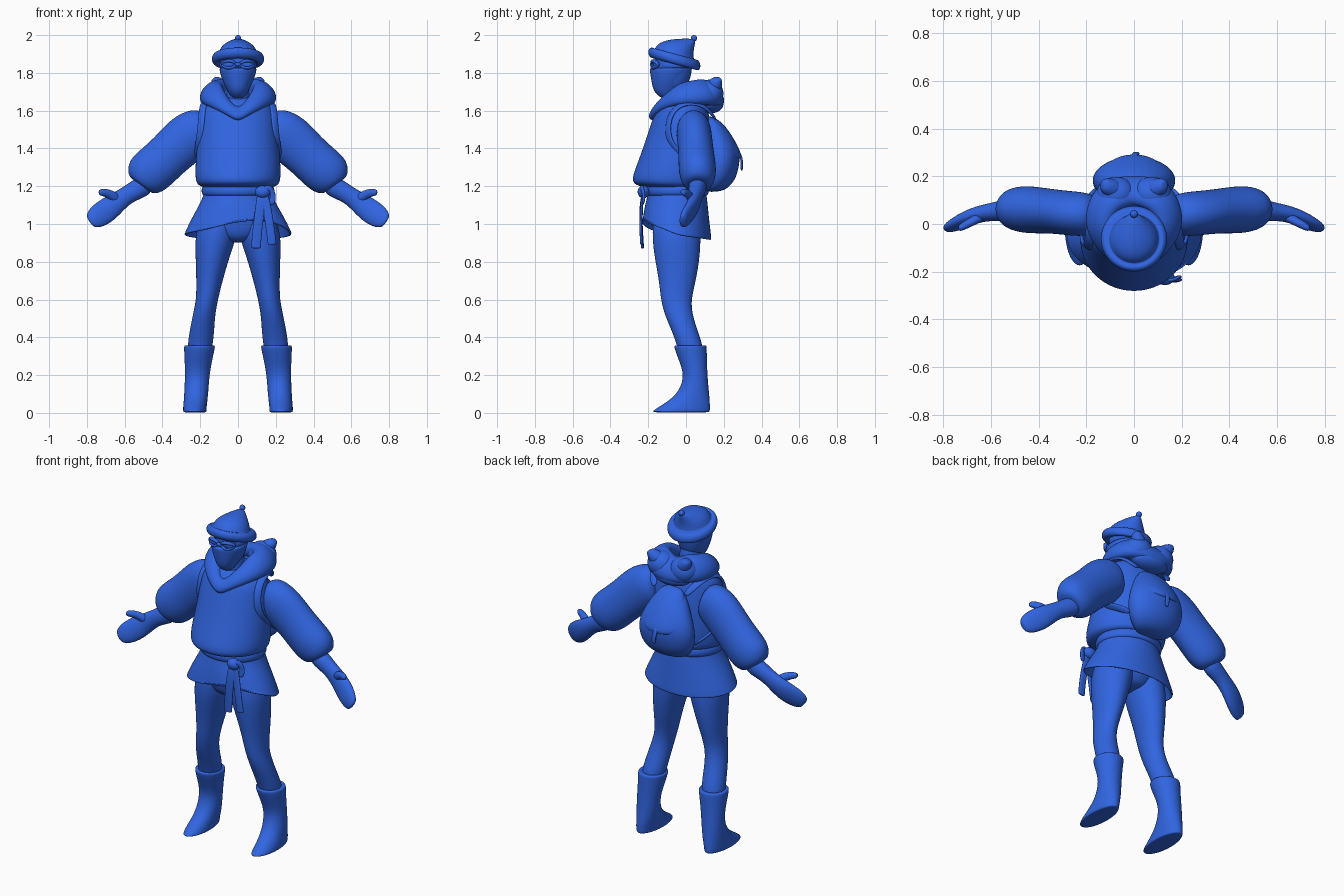
import bpy, bmesh, math
from mathutils import Vector

blue = bpy.data.materials.new("blue")
blue.diffuse_color = (0.03, 0.13, 0.75, 1)


def finish(name, bm, mirror=False, subdiv=2, thick=0):
    bmesh.ops.recalc_face_normals(bm, faces=bm.faces)
    me = bpy.data.meshes.new(name)
    bm.to_mesh(me)
    bm.free()
    ob = bpy.data.objects.new(name, me)
    bpy.context.collection.objects.link(ob)
    me.materials.append(blue)
    for p in me.polygons:
        p.use_smooth = True
    if mirror:
        ob.modifiers.new("mirror", "MIRROR").use_mirror_merge = False
    if thick:
        ob.modifiers.new("thickness", "SOLIDIFY").thickness = thick
    if subdiv:
        s = ob.modifiers.new("smooth", "SUBSURF")
        s.levels = s.render_levels = subdiv
    return ob


def skin(rings, caps=True, closed=False, n=16, power=1.0):
    """Rings are (centre, half-axis u, half-axis v)."""
    bm = bmesh.new()
    loops = []
    for c, u, v in rings:
        loop = []
        for i in range(n):
            a = 2 * math.pi * i / n
            ca, sa = math.cos(a), math.sin(a)
            ca = math.copysign(abs(ca) ** power, ca)
            sa = math.copysign(abs(sa) ** power, sa)
            loop.append(bm.verts.new(c + u * ca + v * sa))
        loops.append(loop)
    pairs = list(zip(loops, loops[1:])) + ([(loops[-1], loops[0])] if closed else [])
    for a, b in pairs:
        for i in range(n):
            bm.faces.new((a[i], a[(i + 1) % n], b[(i + 1) % n], b[i]))
    if caps and not closed:
        bm.faces.new(loops[0])
        bm.faces.new(loops[-1])
    return bm


def stack(name, rows, slope=0.0, mirror=False, caps=True, power=1.0, thick=0):
    """Rows are (z, x0, x1, y0, y1); the slope tilts each ring from front to back."""
    rings = []
    for z, x0, x1, y0, y1 in rows:
        h = (y1 - y0) / 2
        rings.append((Vector(((x0 + x1) / 2, (y0 + y1) / 2, z)),
                      Vector(((x1 - x0) / 2, 0, 0)), Vector((0, h, slope * h))))
    return finish(name, skin(rings, caps, power=power), mirror, thick=thick)


def sym(rows):
    return [(z, -w, w, y0, y1) for z, w, y0, y1 in rows]


def limb(name, rows, mirror=True):
    """Rows are (x, y, z, half height, half depth) along a path in the side plane."""
    pts = [Vector(r[:3]) for r in rows]
    rings = []
    for i, r in enumerate(rows):
        t = pts[min(i + 1, len(pts) - 1)] - pts[max(i - 1, 0)]
        t.y = 0
        t.normalize()
        rings.append((pts[i], Vector((-t.z, 0, t.x)) * r[3], Vector((0, r[4], 0))))
    return finish(name, skin(rings), mirror)


def strap(name, pts, out, width, depth, mirror=False, closed=False):
    """Flat band along points; out is the centre it faces away from."""
    pts = [Vector(p) for p in pts]
    k, rings = len(pts), []
    for i, p in enumerate(pts):
        if closed:
            t = pts[(i + 1) % k] - pts[i - 1]
        else:
            t = pts[min(i + 1, k - 1)] - pts[max(i - 1, 0)]
        t.normalize()
        side = t.cross(p - Vector(out)).normalized()
        rings.append((p, side * width, side.cross(t) * depth))
    return finish(name, skin(rings, closed=closed, n=8, power=0.6), mirror)


def blob(name, loc, size, mirror=False):
    bm = bmesh.new()
    bmesh.ops.create_uvsphere(bm, u_segments=20, v_segments=12, radius=1)
    for v in bm.verts:
        v.co = Vector(loc) + Vector([a * b for a, b in zip(v.co, size)])
    return finish(name, bm, mirror, subdiv=1)


# Boots with pointed toes
stack("boot", [
    (0.002, .17, .285, -.17, .12), (0.006, .165, .292, -.185, .13), (0.03, .165, .292, -.15, .13),
    (0.07, .16, .288, -.085, .128), (0.12, .155, .285, -.035, .122), (0.2, .15, .282, -.01, .115),
    (0.28, .135, .284, -.04, .112), (0.345, .12, .288, -.065, .112), (0.36, .12, .286, -.063, .11),
    (0.355, .14, .27, -.04, .09)], mirror=True)

# Trouser legs and hips
stack("leg", [
    (0.3, .145, .265, -.035, .09), (0.36, .132, .268, -.05, .09), (0.43, .125, .258, -.075, .065),
    (0.52, .12, .24, -.115, .035), (0.6, .105, .222, -.135, .028), (0.7, .08, .222, -.145, .055),
    (0.82, .045, .226, -.168, .075), (0.91, .012, .23, -.18, .08), (1.0, .0, .215, -.18, .08),
    (1.06, .02, .18, -.16, .07)], mirror=True)
stack("hips", sym([(0.9, .06, -.12, .02), (0.93, .13, -.165, .06), (1.0, .205, -.185, .085),
                   (1.15, .18, -.19, .1)]))

# Flared tunic skirt with a hem lifted at the front
skirt = stack("skirt", sym([(1.19, .178, -.2, .105), (1.14, .19, -.21, .115), (1.07, .225, -.222, .122),
                            (1.0, .262, -.23, .13), (0.94, .287, -.235, .138), (0.925, .292, -.235, .138)]),
              caps=False, thick=0.012)
for i, v in enumerate(skirt.data.vertices):
    row = i // 16
    if row > 1:
        f = (row - 1) / 4
        lift = 0.025 - 0.2 * (v.co.y + .05)
        if v.co.y < -.1:
            lift += max(0, 0.085 - 0.28 * abs(v.co.x - .09))
        v.co.z += f * lift * 0.8

# Sash, knot and hanging tails
stack("sash", sym([(1.145, .17, -.19, .1), (1.15, .192, -.215, .12), (1.175, .2, -.222, .127),
                   (1.205, .192, -.215, .12), (1.21, .17, -.19, .1)]))
blob("sash_knot", (.13, -.225, 1.17), (.042, .032, .034))
strap("sash_tail_long", [(.125, -.225, 1.17), (.12, -.24, 1.1), (.105, -.238, 1.0), (.095, -.23, .88),
                         (.095, -.23, .87)], (.1, 0, 1.05), .027, .008)
strap("sash_tail_short", [(.135, -.23, 1.17), (.155, -.235, 1.08), (.17, -.24, .98), (.18, -.235, .9),
                          (.18, -.235, .89)], (.15, 0, 1.05), .024, .008)
strap("sash_loop", [(.13, -.24, 1.18), (.17, -.235, 1.2), (.19, -.22, 1.15), (.175, -.23, 1.1)],
      (.15, 0, 1.15), .018, .008)

# Blouse with an overhanging lower edge
stack("blouse", sym([(1.19, .17, -.2, .1), (1.2, .205, -.25, .13), (1.215, .224, -.285, .14),
                     (1.25, .232, -.29, .147), (1.33, .23, -.258, .15), (1.45, .218, -.215, .145),
                     (1.56, .208, -.18, .13), (1.62, .19, -.155, .115), (1.66, .13, -.12, .09),
                     (1.68, .06, -.08, .05)]))

# Puffed sleeves
limb("sleeve", [(.15, .04, 1.51, .09, .07), (.2, .04, 1.5, .125, .095), (.27, .045, 1.455, .137, .095),
                (.36, .055, 1.37, .122, .095), (.44, .06, 1.295, .127, .103), (.495, .063, 1.25, .122, .095),
                (.525, .063, 1.22, .085, .075), (.528, .063, 1.215, .05, .045)])

# Mittens
limb("mitten", [(.47, .065, 1.22, .055, .05), (.53, .06, 1.185, .056, .048), (.585, .052, 1.155, .047, .04),
                (.64, .045, 1.115, .056, .036), (.695, .025, 1.072, .067, .035), (.745, .0, 1.038, .063, .03),
                (.778, -.015, 1.015, .045, .022), (.785, -.018, 1.01, .02, .012)])
limb("thumb", [(.63, .035, 1.12, .025, .022), (.665, .02, 1.152, .026, .022), (.7, .0, 1.166, .022, .02),
               (.73, -.015, 1.168, .018, .017), (.738, -.017, 1.168, .008, .008)])

# Neck, head and face mask
stack("neck", sym([(1.58, .075, -.12, .04), (1.68, .06, -.11, .02), (1.78, .06, -.1, .02)]))
stack("head", sym([(1.70, .05, -.13, -.01), (1.75, .08, -.155, .02), (1.83, .096, -.172, .038),
                   (1.9, .096, -.17, .035), (1.94, .06, -.14, 0)]))
stack("mask", sym([(1.665, .025, -.13, -.08), (1.685, .045, -.155, -.05), (1.71, .06, -.176, -.025),
                   (1.76, .085, -.186, .01), (1.81, .1, -.194, .03), (1.826, .1, -.194, .032),
                   (1.828, .09, -.17, .02)]))

# Goggles: two oval rims, nose bridge and strap
rim = [(.047 + .035 * math.cos(a), -.178 + .018 * math.cos(a) ** 2 + .012 * math.cos(a),
        1.845 + .02 * math.sin(a)) for a in [i * math.pi / 6 for i in range(12)]]
strap("goggle_rim", rim, (.047, -.17, 1.845), .011, .008, True, True)
blob("goggle_lens", (.047, -.163, 1.845), (.033, .012, .02), True)
blob("goggle_bridge", (0, -.182, 1.845), (.016, .01, .011))
stack("goggle_strap", sym([(1.825, .09, -.15, .03), (1.827, .1, -.165, .042), (1.855, .101, -.165, .042),
                           (1.858, .09, -.15, .03)]))

# Hat with a rolled brim, leaning crown and bobble
stack("hat", sym([(1.88, .08, -.13, .02), (1.852, .1, -.16, .04), (1.842, .125, -.185, .065),
                  (1.86, .143, -.205, .08), (1.888, .142, -.203, .08), (1.905, .125, -.185, .065),
                  (1.897, .108, -.168, .045), (1.91, .104, -.163, .042), (1.938, .09, -.14, .042),
                  (1.96, .058, -.085, .046), (1.972, .03, -.02, .05), (1.978, .012, .02, .048)]),
      slope=-0.27)
blob("hat_bobble", (0, .042, 1.983), (.017, .017, .017))

# Cowl draped round the neck, dropping to a point in front
half = [(0, -.165, 1.575, .034), (.045, -.15, 1.61, .036), (.1, -.1, 1.655, .045), (.14, -.035, 1.69, .056),
        (.148, .035, 1.695, .06), (.115, .105, 1.70, .066), (.055, .135, 1.69, .065), (0, .14, 1.675, .06)]
loop = half + [(-x, y, z, r) for x, y, z, r in half[-2:0:-1]]
rings = []
for x, y, z, r in loop:
    c = Vector((x, y, z))
    out = Vector((x, y + .01, 0)).normalized()
    rings.append((c, out * r, Vector((0, 0, r * 1.1)) - out * r * .45))
finish("cowl", skin(rings, closed=True, n=12))

# Folded hood lying on the back
blob("hood_lobe", (.075, .125, 1.69), (.085, .075, .075), True)
limb("hood_peak", [(.06, .13, 1.69, .05, .05), (.1, .15, 1.735, .045, .045), (.125, .16, 1.765, .025, .03),
                   (.13, .165, 1.772, .012, .015)])
blob("hood_fold", (0, .13, 1.635), (.12, .07, .05))

# Rounded backpack with flap, tie and shoulder straps
stack("backpack", sym([(1.17, .07, .1, .17), (1.185, .12, .09, .22), (1.235, .165, .08, .265),
                       (1.31, .182, .08, .285), (1.38, .172, .08, .288), (1.45, .14, .08, .258),
                       (1.52, .1, .08, .21), (1.555, .06, .09, .16)]))
stack("backpack_flap", sym([(1.36, .11, .14, .27), (1.365, .13, .13, .297), (1.4, .132, .13, .292),
                            (1.46, .115, .1, .262), (1.53, .095, .09, .215), (1.57, .05, .1, .16)]),
      slope=-0.25)
strap("backpack_tie", [(0, .25, 1.42), (0, .29, 1.37), (.01, .298, 1.32), (.012, .294, 1.28)],
      (0, .1, 1.35), .014, .007)
strap("shoulder_strap", [(.1, .16, 1.55), (.15, .11, 1.62), (.175, .04, 1.645), (.185, -.04, 1.632),
                         (.192, -.09, 1.57), (.2, -.1, 1.48), (.212, -.07, 1.4), (.218, .01, 1.34),
                         (.2, .09, 1.3), (.15, .15, 1.26)], (.1, .02, 1.47), .022, .009, True)
